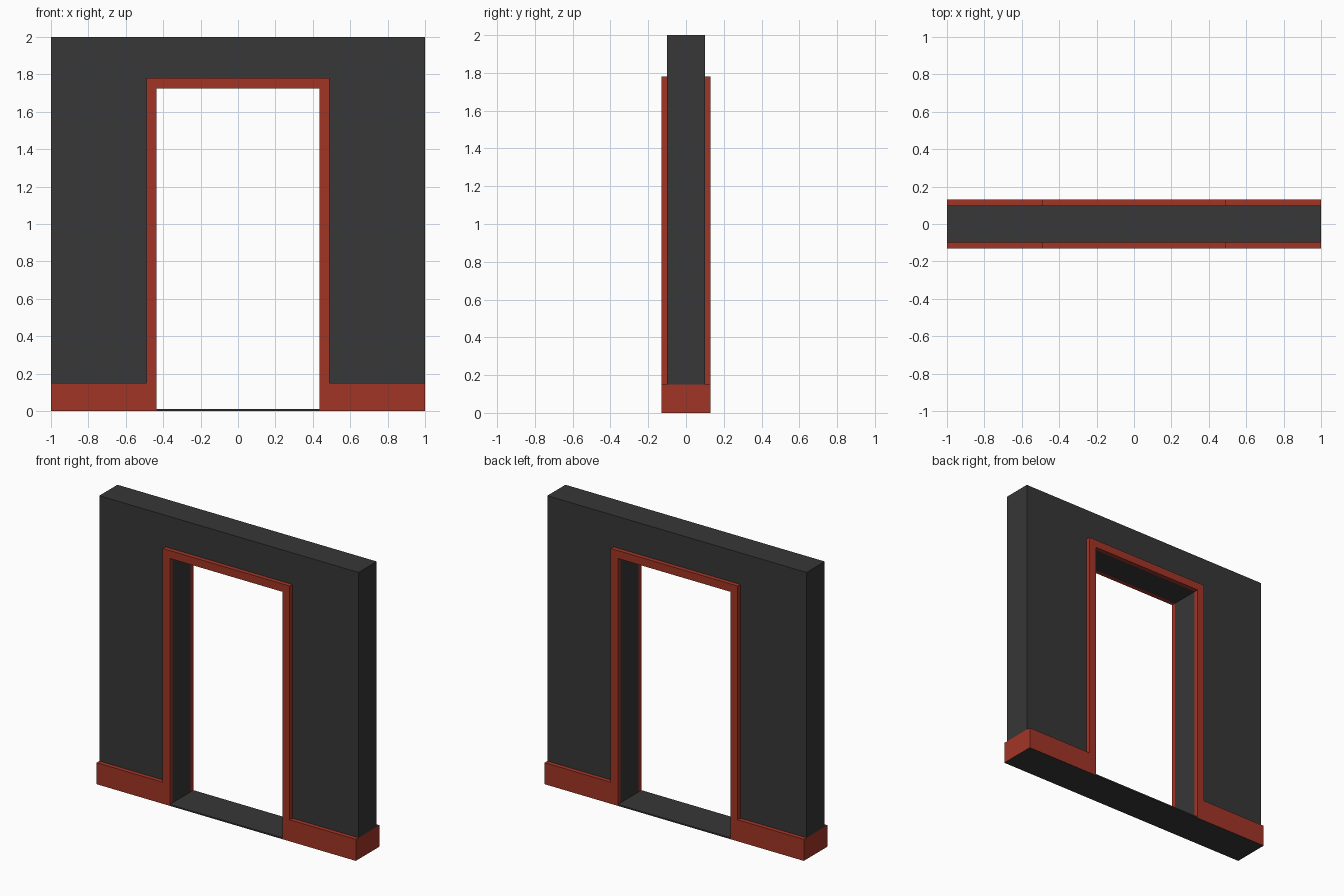
import bpy, bmesh
from mathutils import Vector

if "Cube" in bpy.data.objects:
    bpy.data.objects.remove(bpy.data.objects["Cube"])


def material(name, rgb):
    m = bpy.data.materials.new(name)
    m.diffuse_color = (*rgb, 1)
    m.use_nodes = True
    m.node_tree.nodes["Principled BSDF"].inputs["Base Color"].default_value = m.diffuse_color
    return m


GREY = material("charcoal", (0.038, 0.038, 0.038))
RED = material("brick_red", (0.36, 0.036, 0.019))

IN_X, IN_Z = 0.435, 1.725     # door opening
OUT_X, OUT_Z = 0.49, 1.78     # outer edge of the casing
BASE = 0.15                   # baseboard height
WALL_Y, TRIM_Y = 0.10, 0.13   # half depths


def mirrored(half):
    """Right half of an x-z outline, closed with its mirror image."""
    return half + [(-x, z) for x, z in reversed(half)]


def prism(name, outline, y0, y1, rule, open_back=False):
    """Extrude an x-z outline from y0 to y1; rule gives each face its colour."""
    bm = bmesh.new()
    face = bm.faces.new([bm.verts.new((x, y0, z)) for x, z in outline])
    res = bmesh.ops.extrude_face_region(bm, geom=[face], use_keep_orig=True)
    verts = [g for g in res["geom"] if isinstance(g, bmesh.types.BMVert)]
    bmesh.ops.translate(bm, verts=verts, vec=Vector((0, y1 - y0, 0)))
    bmesh.ops.recalc_face_normals(bm, faces=bm.faces)
    bm.normal_update()
    for f in bm.faces:
        f.material_index = int(rule(f.calc_center_median(), f.normal))
    if open_back:  # side hidden against the wall
        back = [f for f in bm.faces if all(abs(v.co.y - y1) < 1e-5 for v in f.verts)]
        bmesh.ops.delete(bm, geom=back, context='FACES_ONLY')
    me = bpy.data.meshes.new(name)
    bm.to_mesh(me)
    bm.free()
    me.materials.append(GREY)
    me.materials.append(RED)
    ob = bpy.data.objects.new(name, me)
    bpy.context.collection.objects.link(ob)
    return ob


# Wall with doorway; the low strips on its two ends are red like the baseboard
prism("wall",
      mirrored([(IN_X, IN_Z), (IN_X, 0), (1, 0), (1, BASE), (1, 2)]),
      -WALL_Y, WALL_Y,
      lambda c, n: abs(c.x) > 0.99 and c.z < BASE)

# Door casing and baseboard on front and back, with a grey underside
trim = mirrored([(IN_X, IN_Z), (IN_X, 0), (1, 0), (1, BASE),
                 (OUT_X, BASE), (OUT_X, OUT_Z)])
for name, s in (("front_trim", -1), ("back_trim", 1)):
    prism(name, trim, s * TRIM_Y, s * WALL_Y,
          lambda c, n: c.z > 0.001, open_back=True)

# Thin threshold across the doorway
prism("threshold", mirrored([(IN_X, 0), (IN_X, 0.01)]),
      -TRIM_Y, TRIM_Y, lambda c, n: False)
